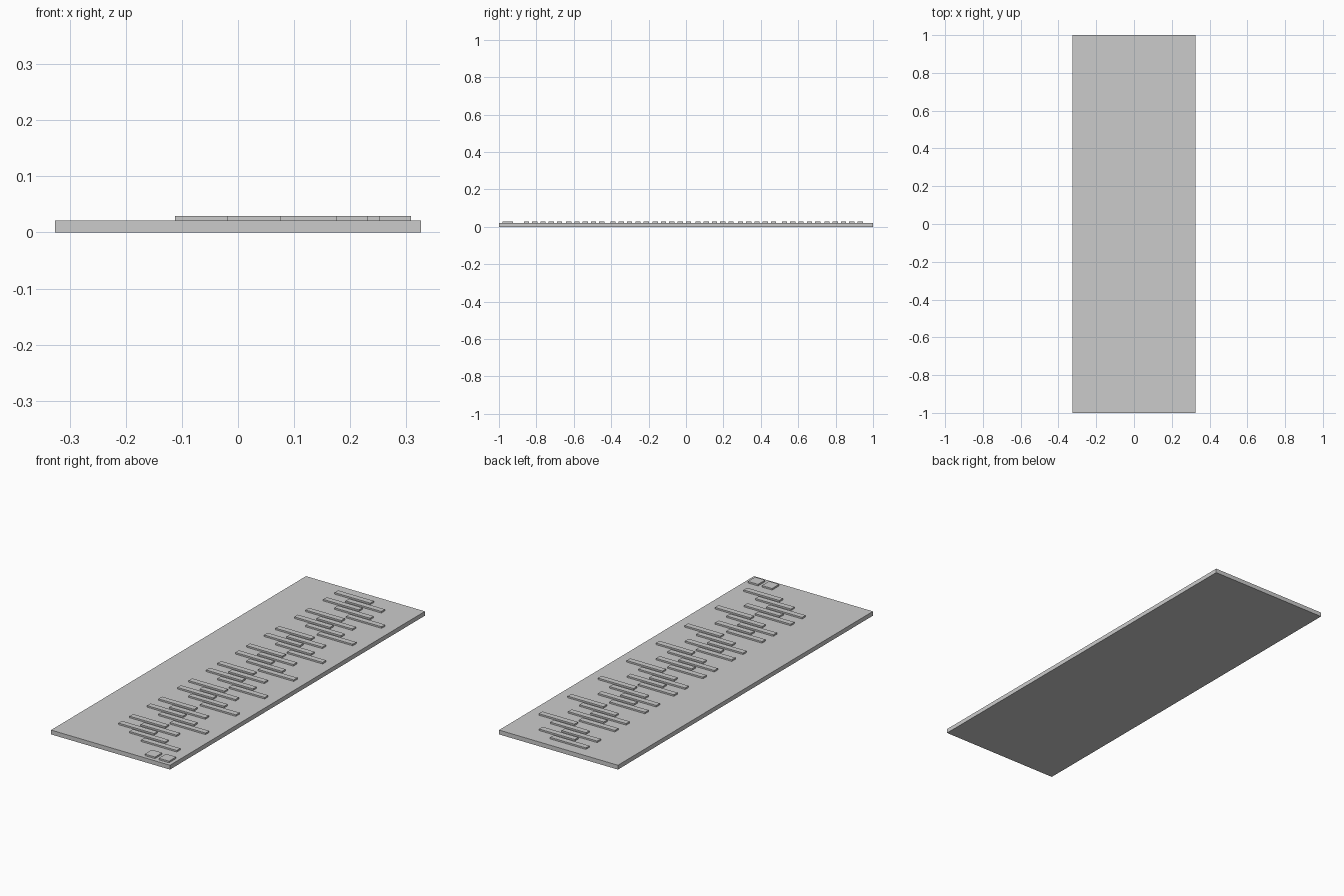
import bpy, bmesh

if "Cube" in bpy.data.objects:
    bpy.data.objects.remove(bpy.data.objects["Cube"])

PLATE_TOP = 0.0215
RAISED_TOP = 0.0293


def box(name, x0, x1, y0, y1, z0, z1):
    bm = bmesh.new()
    bmesh.ops.create_cube(bm, size=1)
    for v in bm.verts:
        v.co.x *= x1 - x0
        v.co.y *= y1 - y0
        v.co.z *= z1 - z0
    mesh = bpy.data.meshes.new(name)
    bm.to_mesh(mesh)
    bm.free()
    obj = bpy.data.objects.new(name, mesh)
    obj.location = ((x0 + x1) / 2, (y0 + y1) / 2, (z0 + z1) / 2)
    bpy.context.collection.objects.link(obj)
    return obj


# Base plate
box("base_plate", -0.3265, 0.3265, -1, 1, 0, PLATE_TOP)

# Raised bars: eight groups of five staggered bars
BAR_LEN, BAR_WIDTH, STEP = 0.196, 0.028, 0.0443
group_starts = [0.931, 0.704, 0.468, 0.241, 0.013, -0.213, -0.45, -0.676]
stagger = [-0.112, -0.02, -0.112, -0.02, 0.075]
for g, y_start in enumerate(group_starts):
    for i, x in enumerate(stagger):
        y = y_start - i * STEP
        box(f"bar_{g + 1}_{i + 1}", x, x + BAR_LEN,
            y - BAR_WIDTH / 2, y + BAR_WIDTH / 2, PLATE_TOP, RAISED_TOP)

# Two square pads at the front right corner
for i, x in enumerate((0.175, 0.252)):
    box(f"square_pad_{i + 1}", x, x + 0.056, -0.981, -0.925, PLATE_TOP, RAISED_TOP)
